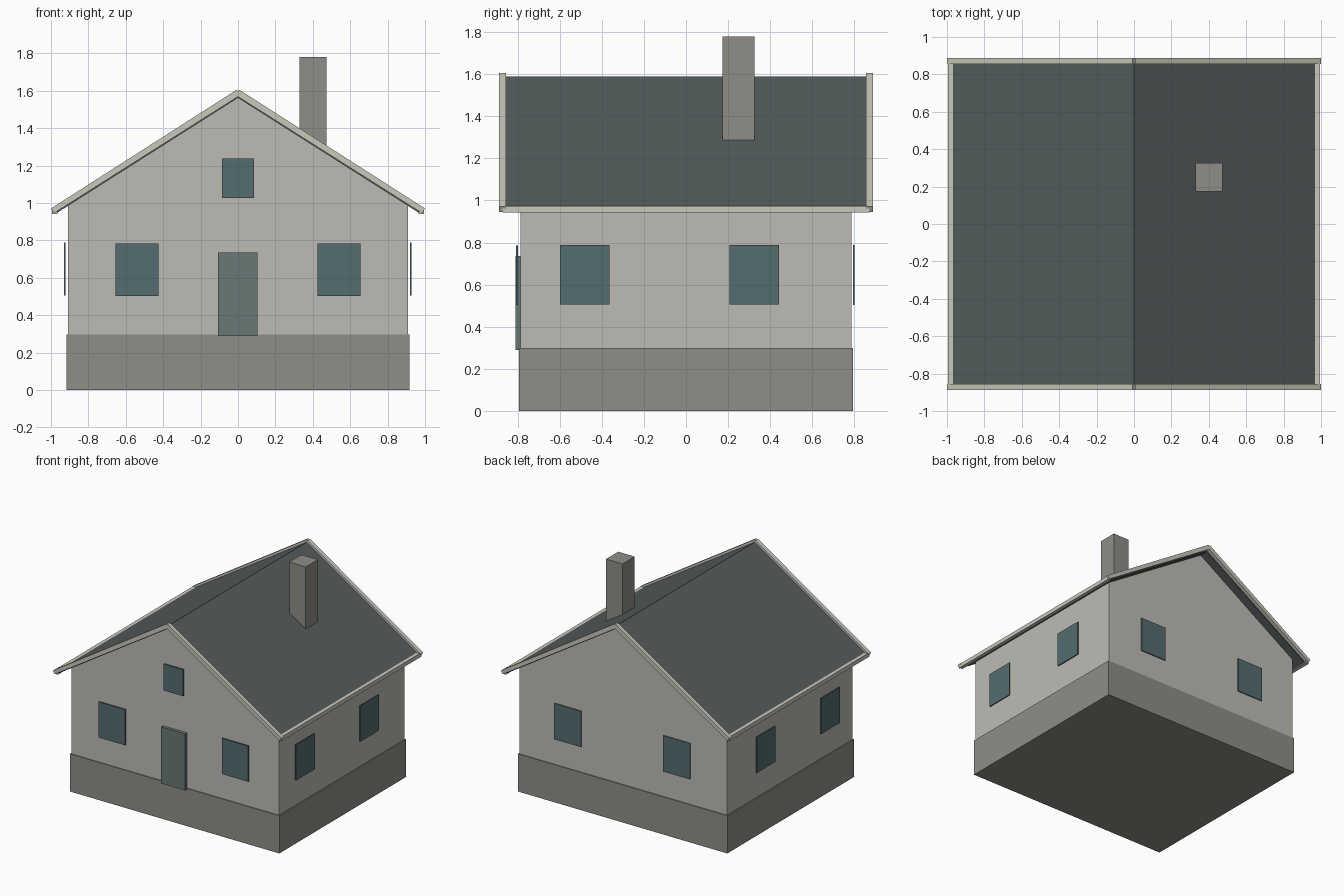
import bpy

if "Cube" in bpy.data.objects:
    bpy.data.objects.remove(bpy.data.objects["Cube"])

S = 0.635  # roof slope


def material(name, r, g, b):
    m = bpy.data.materials.new(name)
    m.diffuse_color = (r, g, b, 1)
    m.use_nodes = True
    m.node_tree.nodes["Principled BSDF"].inputs["Base Color"].default_value = m.diffuse_color
    return m


STONE = material("stone", 0.28, 0.27, 0.24)
PLASTER = material("plaster", 0.51, 0.50, 0.46)
SLATE = material("slate", 0.09, 0.11, 0.11)
TRIM = material("trim", 0.59, 0.58, 0.50)
GLASS = material("glass", 0.09, 0.15, 0.16)
DOOR = material("door_paint", 0.14, 0.19, 0.18)


def prism(name, profile, y0, y1, mat):
    """Extrude an x-z outline (anticlockwise from the front) from y0 to y1."""
    n = len(profile)
    verts = [(x, y, z) for y in (y0, y1) for x, z in profile]
    faces = [tuple(range(n)), tuple(reversed(range(n, 2 * n)))]
    faces += [(i, i + n, (i + 1) % n + n, (i + 1) % n) for i in range(n)]
    mesh = bpy.data.meshes.new(name)
    mesh.from_pydata(verts, [], faces)
    mesh.materials.append(mat)
    obj = bpy.data.objects.new(name, mesh)
    bpy.context.collection.objects.link(obj)
    return obj


def box(name, x0, x1, y0, y1, z0, z1, mat):
    return prism(name, [(x0, z0), (x1, z0), (x1, z1), (x0, z1)], y0, y1, mat)


# Foundation and gabled walls
box("foundation", -0.917, 0.917, -0.793, 0.793, 0, 0.298, STONE)
prism("walls", [(-0.908, 0.29), (0.908, 0.29), (0.908, 0.99),
                (0, 1.57), (-0.908, 0.99)], -0.786, 0.786, PLASTER)

# Roof: one folded slab
e = 0.968
prism("roof", [(0, 1.562), (e, 1.562 - S * e), (e, 1.588 - S * e), (0, 1.588),
               (-e, 1.588 - S * e), (-e, 1.562 - S * e)], -0.858, 0.858, SLATE)

# Gable trim boards with a small notch at the ridge
board = [(0, 1.569), (0.984, 0.946), (1.0, 0.971), (0.008, 1.605), (0, 1.598)]
board += [(-x, z) for x, z in board[:0:-1] if x > 0]
for side, y0, y1 in (("front", -0.888, -0.856), ("back", 0.856, 0.888)):
    prism(side + "_gable_trim", board, y0, y1, TRIM)

# Eave trim boards
for side, s in (("right", 1), ("left", -1)):
    x0, x1 = sorted((0.965 * s, 0.994 * s))
    box(side + "_eave_trim", x0, x1, -0.873, 0.873, 0.942, 0.974, TRIM)

# Chimney
box("chimney", 0.328, 0.472, 0.173, 0.325, 1.25, 1.78, STONE)

# Door and gable window
box("door", -0.106, 0.105, -0.811, -0.78, 0.288, 0.735, DOOR)
box("gable_window", -0.085, 0.085, -0.808, -0.798, 1.028, 1.237, GLASS)

# Front and back windows
for i, c in enumerate((-0.539, 0.539)):
    box(f"front_window_{i}", c - 0.115, c + 0.115, -0.808, -0.798, 0.503, 0.785, GLASS)
for i, c in enumerate((-0.477, 0.477)):
    box(f"back_window_{i}", c - 0.117, c + 0.117, 0.793, 0.801, 0.503, 0.787, GLASS)

# Side windows
for i, c in enumerate((-0.481, 0.324)):
    box(f"right_window_{i}", 0.920, 0.928, c - 0.117, c + 0.117, 0.506, 0.788, GLASS)
    box(f"left_window_{i}", -0.930, -0.922, c - 0.117, c + 0.117, 0.506, 0.788, GLASS)
